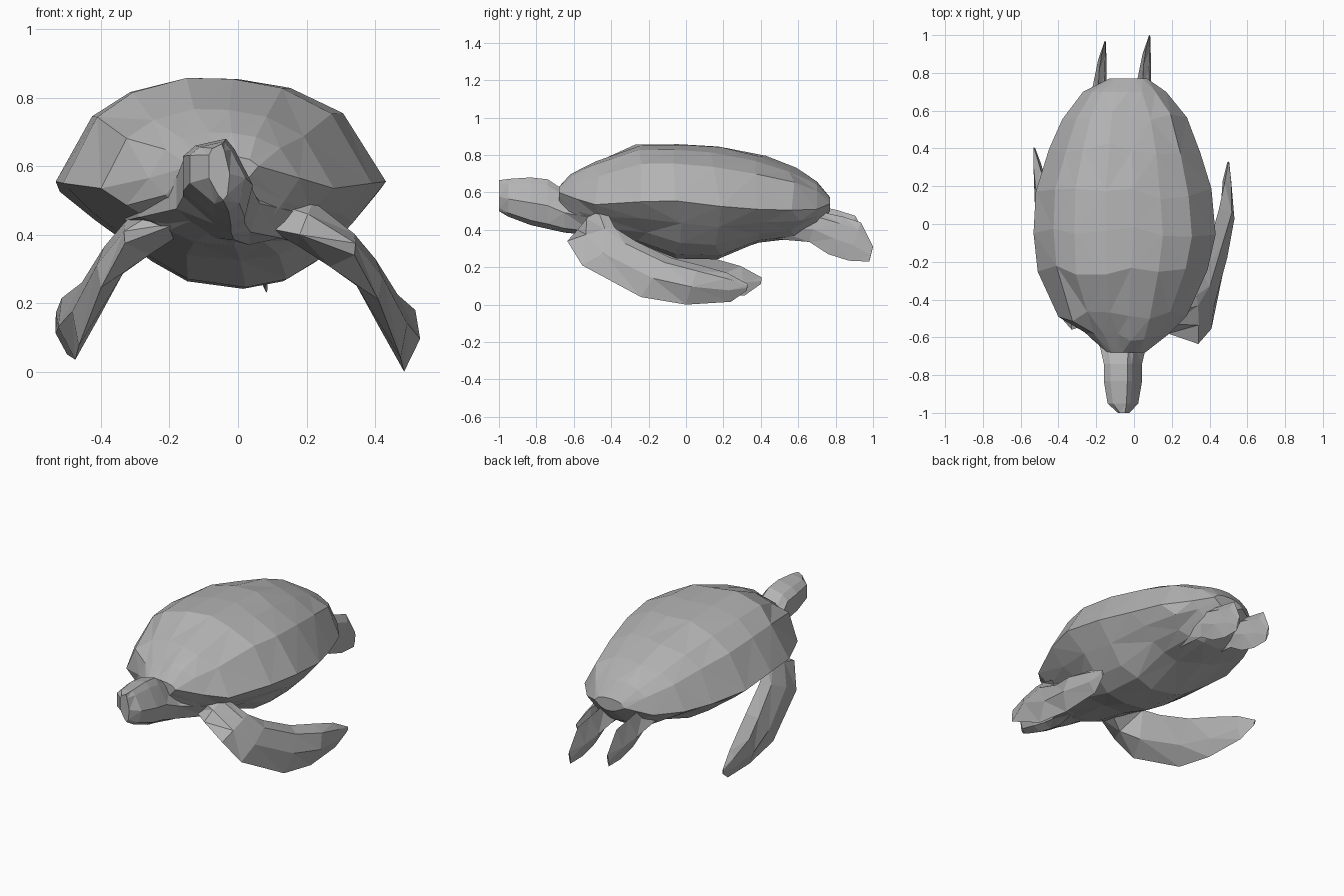
import bpy, bmesh, math, random
from mathutils import Vector

random.seed(4)
grey = bpy.data.materials.new("grey")
grey.diffuse_color = (0.45, 0.45, 0.45, 1)


def loft(name, rings):
    """Skin a list of equal-length point rings and cap both ends."""
    bm = bmesh.new()
    rows = [[bm.verts.new(p) for p in ring] for ring in rings]
    n = len(rows[0])
    for a, b in zip(rows, rows[1:]):
        for i in range(n):
            j = (i + 1) % n
            bm.faces.new((a[i], a[j], b[j], b[i]))
    bm.faces.new(rows[0])
    bm.faces.new(rows[-1])
    bmesh.ops.triangulate(bm, faces=bm.faces[:])
    bmesh.ops.recalc_face_normals(bm, faces=bm.faces[:])
    mesh = bpy.data.meshes.new(name)
    bm.to_mesh(mesh)
    bm.free()
    mesh.materials.append(grey)
    ob = bpy.data.objects.new(name, mesh)
    bpy.context.collection.objects.link(ob)
    return ob


def flipper(name, stations, place):
    """Five-sided blade; station = upper edge, lower edge, inner and outer bulge."""
    mids = [(Vector(t) + Vector(b)) / 2 for t, b, _, _ in stations]
    rings = []
    for i, (t, b, inner, outer) in enumerate(stations):
        t, b = Vector(t), Vector(b)
        along = mids[min(i + 1, len(mids) - 1)] - mids[max(i - 1, 0)]
        side = along.cross(b - t).normalized()
        rings.append([place(p) for p in (t, t.lerp(b, 0.55) + side * inner, b,
                                         t.lerp(b, 0.6) - side * outer,
                                         t.lerp(b, 0.2) - side * outer)])
    return loft(name, rings)


# Shell and belly: y, centre x, half width, top z, rim z, bottom z
body = [
    (-0.68, -0.04, 0.10, 0.63, 0.60, 0.54),
    (-0.60, -0.04, 0.22, 0.70, 0.565, 0.40),
    (-0.49, -0.06, 0.34, 0.77, 0.535, 0.37),
    (-0.24, -0.06, 0.45, 0.862, 0.55, 0.33),
    (-0.04, -0.05, 0.482, 0.862, 0.555, 0.255),
    (0.16, -0.055, 0.465, 0.85, 0.525, 0.25),
    (0.40, -0.05, 0.40, 0.80, 0.51, 0.335),
    (0.58, -0.05, 0.33, 0.735, 0.505, 0.36),
    (0.70, -0.05, 0.22, 0.66, 0.51, 0.42),
    (0.77, -0.03, 0.10, 0.575, 0.54, 0.50),
]
upper = [(-1, 0), (-0.78, 0.62), (-0.55, 0.85), (-0.2, 0.985), (0.1, 0.975), (0.42, 0.89), (0.74, 0.65), (1, 0)]
lower = [(0.8, 0.4), (0.6, 0.75), (0.4, 0.95), (0.15, 1.03), (-0.2, 0.95), (-0.42, 0.74), (-0.78, 0.3)]
rings = []
for y, cx, hw, top, rim, low in body:
    ring = [(cx + u * hw, y, rim + v * (top - rim)) for u, v in upper]
    ring += [(cx + u * hw, y, rim - v * (rim - low)) for u, v in lower]
    # slight irregularity of the facets along the body
    rings.append([(x, py + random.uniform(-0.03, 0.03) * (abs(y) < 0.65), z) for x, py, z in ring])
loft("shell_and_belly", rings)

# Head and neck: y, centre x, half width, bottom z, top z (head rolled to one side)
head = [
    (-1.00, -0.055, 0.03, 0.50, 0.665),
    (-0.95, -0.06, 0.08, 0.47, 0.672),
    (-0.83, -0.06, 0.10, 0.425, 0.68),
    (-0.74, -0.06, 0.10, 0.405, 0.67),
    (-0.65, -0.06, 0.12, 0.385, 0.61),
    (-0.50, -0.06, 0.23, 0.37, 0.57),
    (-0.30, -0.06, 0.27, 0.36, 0.56),
]
section = [(-1, 0.8), (-0.65, 0.92), (0.25, 1), (0.5, 0.88), (1.03, 0.47),
           (0.8, 0.1), (0.4, 0), (-0.1, 0.1), (-1, 0.4)]
loft("head_and_neck", [[(cx + u * hw, y, lo + v * (hi - lo)) for u, v in section]
                       for y, cx, hw, lo, hi in head])

# Front flippers
front = [
    ((0.06, -0.40, 0.56), (0.08, -0.52, 0.42), 0.07, 0.04),
    ((0.22, -0.42, 0.49), (0.18, -0.58, 0.40), 0.09, 0.03),
    ((0.33, -0.38, 0.41), (0.34, -0.635, 0.34), 0.095, 0.01),
    ((0.36, -0.27, 0.34), (0.41, -0.555, 0.21), 0.045, 0.035),
    ((0.405, -0.08, 0.25), (0.475, -0.24, 0.04), 0.03, 0.05),
    ((0.45, 0.08, 0.21), (0.485, 0.0, 0.0), 0.015, 0.062),
    ((0.48, 0.22, 0.17), (0.48, 0.24, 0.015), 0.01, 0.035),
    ((0.50, 0.33, 0.11), (0.495, 0.325, 0.075), 0.003, 0.005),
]
flipper("front_flipper_right", front, lambda p: p)
flipper("front_flipper_left", front,
        lambda p: Vector((0.01 - p.x - 0.12 * max(0, p.y), p.y + 0.075, p.z + 0.035)))

# Rear flippers
rear = [
    ((0.06, 0.46, 0.47), (0.07, 0.48, 0.35), 0.07, 0.04),
    ((0.045, 0.70, 0.50), (0.07, 0.66, 0.335), 0.06, 0.03),
    ((0.05, 0.84, 0.47), (0.075, 0.76, 0.27), 0.04, 0.025),
    ((0.065, 0.935, 0.44), (0.08, 0.87, 0.235), 0.028, 0.015),
    ((0.08, 1.0, 0.31), (0.085, 0.98, 0.23), 0.006, 0.004),
]
flipper("rear_flipper_right", rear, lambda p: p)
flipper("rear_flipper_left", rear, lambda p: Vector((p.x - 0.235, p.y - 0.03, p.z + 0.035)))
